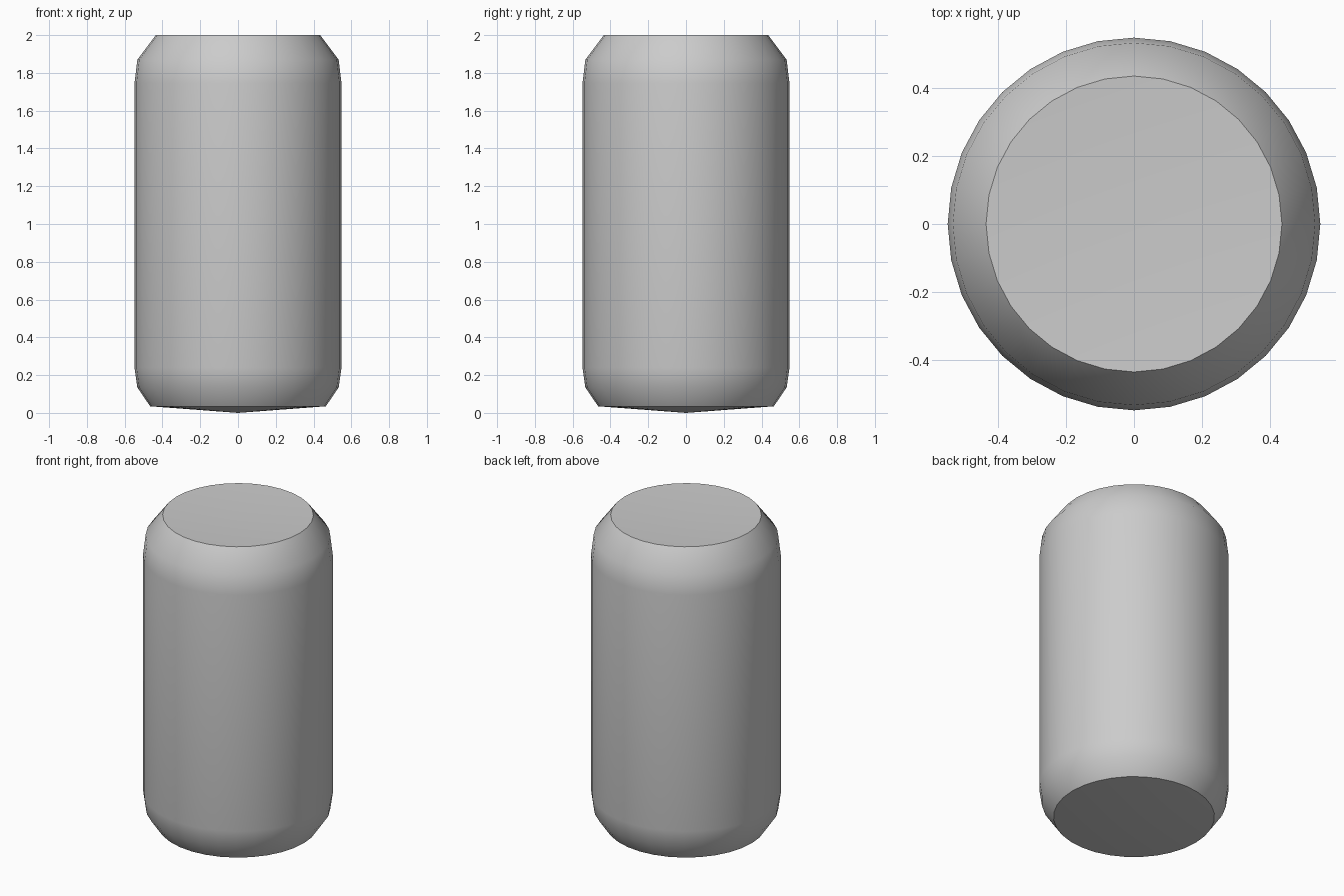
import bpy, bmesh, math

cube = bpy.data.objects.get("Cube")
if cube:
    bpy.data.objects.remove(cube, do_unlink=True)

# Plain grey finish
grey = bpy.data.materials.new("plain grey")
grey.use_nodes = True
colour = (0.6, 0.6, 0.6, 1)
grey.diffuse_color = colour
grey.node_tree.nodes["Principled BSDF"].inputs["Base Color"].default_value = colour

# Half profile (radius, height): shallow pointed base, rounded shoulders, dished top
PROFILE = [(0, 0), (0.465, 0.035), (0.533, 0.135), (0.548, 0.24),
           (0.548, 1.745), (0.533, 1.87), (0.435, 2), (0, 1.98)]
SIDES = 32

# Lathe the profile around z
bm = bmesh.new()
verts = [bm.verts.new((r, 0, z)) for r, z in PROFILE]
edges = [bm.edges.new(pair) for pair in zip(verts, verts[1:])]
bmesh.ops.spin(bm, geom=verts + edges, cent=(0, 0, 0), axis=(0, 0, 1),
               angle=math.tau, steps=SIDES, use_duplicate=False)
bmesh.ops.remove_doubles(bm, verts=bm.verts, dist=0.0005)
bmesh.ops.recalc_face_normals(bm, faces=bm.faces)

mesh = bpy.data.meshes.new("rounded_cylinder")
bm.to_mesh(mesh)
bm.free()
mesh.materials.append(grey)
body = bpy.data.objects.new("rounded_cylinder", mesh)
bpy.context.collection.objects.link(body)

# Smooth sides with crisp rims at both ends
bpy.context.view_layer.objects.active = body
body.select_set(True)
bpy.ops.object.shade_smooth_by_angle(angle=math.radians(35))
